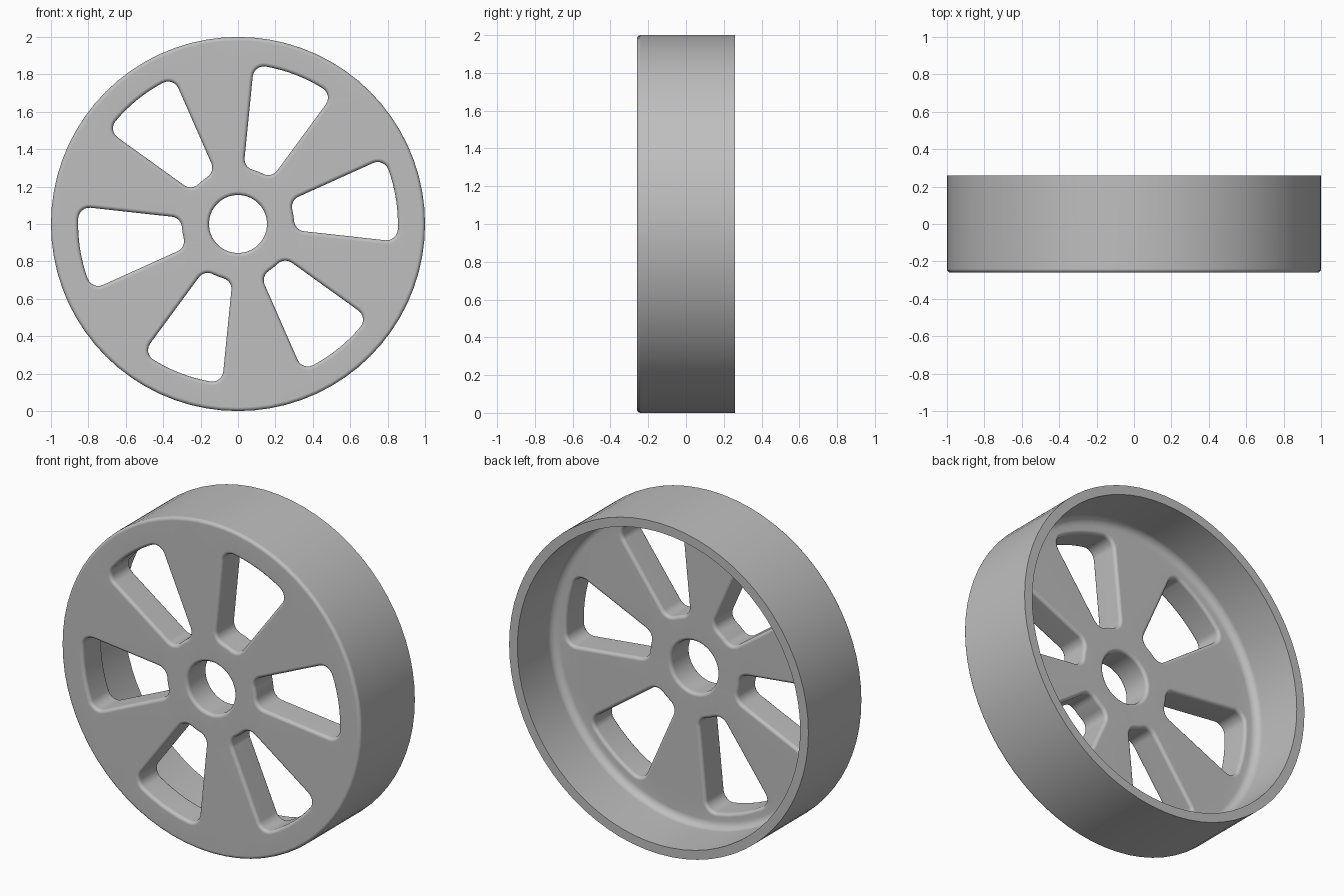
import bpy
import bmesh
from math import sin, cos, asin, pi, radians

cube = bpy.data.objects.get("Cube")
if cube:
    bpy.data.objects.remove(cube, do_unlink=True)

FRONT, BACK, DISC_BACK = -0.26, 0.26, -0.075
FILLET, STEPS, SEGMENTS = 0.02, 4, 72
RIM_INNER, RIM_FILLET = 0.945, 0.045
BORE = 0.155
SLOT_IN, SLOT_OUT, SLOT_HALF, SLOT_CORNER = 0.3, 0.855, radians(15.3), 0.06
SLOT_TILT, SLOT_COUNT = radians(9), 6

bm = bmesh.new()


def circle(radius):
    return [(radius * cos(2 * pi * i / SEGMENTS), radius * sin(2 * pi * i / SEGMENTS))
            for i in range(SEGMENTS)]


def slot_outline(grow, turn):
    """Ring sector with rounded corners, enlarged by grow and turned about the hub."""
    c = SLOT_CORNER
    ro, ri = SLOT_OUT - c, SLOT_IN + c
    ao, ai = SLOT_HALF - asin(c / ro), SLOT_HALF - asin(c / ri)
    side = SLOT_HALF + pi / 2
    half = []
    for i in range(1, 4):                                   # outer arc
        a = ao * i / 4
        half.append(((SLOT_OUT + grow) * cos(a), (SLOT_OUT + grow) * sin(a)))
    for r, a, start, end in ((ro, ao, ao, side), (ri, ai, side, ai + pi)):
        for i in range(7):                                  # rounded corners
            t = start + (end - start) * i / 6
            half.append((r * cos(a) + (c + grow) * cos(t), r * sin(a) + (c + grow) * sin(t)))
    outline = [(SLOT_OUT + grow, 0)] + half + [(SLOT_IN - grow, 0)]
    outline += [(x, -z) for x, z in reversed(half)]
    return [(x * cos(turn) - z * sin(turn), x * sin(turn) + z * cos(turn)) for x, z in outline]


def skin(rows):
    """Join successive (outline, depth) rows with quads; return the first and last rings."""
    rings = [[bm.verts.new((x, y, z + 1)) for x, z in outline] for outline, y in rows]
    for a, b in zip(rings, rings[1:]):
        for i in range(len(a)):
            j = (i + 1) % len(a)
            bm.faces.new((a[i], a[j], b[j], b[i]))
    return rings[0], rings[-1]


def cap(rings, normal):
    """Fill the flat face between an outer ring and the openings in it."""
    edges = [bm.edges.get((r[i - 1], r[i])) for r in rings for i in range(len(r))]
    bmesh.ops.triangle_fill(bm, use_beauty=True, edges=edges, normal=normal)


# Walls of an opening, rounded where they meet both faces of the disc
quarter = [pi / 2 * i / STEPS for i in range(STEPS + 1)]
wall = [(FILLET * (1 - sin(t)), FRONT + FILLET * (1 - cos(t))) for t in quarter]
wall += [(d, FRONT + DISC_BACK - y) for d, y in reversed(wall)]

# Rim section from the front face, over the tread and lip, down to the back of the disc
rim = [(1 - FILLET + FILLET * sin(t), FRONT + FILLET * (1 - cos(t))) for t in quarter]
rim += [(1, BACK), (RIM_INNER, BACK)]
rim += [(RIM_INNER - RIM_FILLET * (1 - cos(t)), DISC_BACK + RIM_FILLET * (1 - sin(t)))
        for t in quarter]

ends = [skin([(circle(r), y) for r, y in rim]),
        skin([(circle(BORE + d), y) for d, y in wall])]
for n in range(SLOT_COUNT):
    turn = SLOT_TILT + n * 2 * pi / SLOT_COUNT
    ends.append(skin([(slot_outline(d, turn), y) for d, y in wall]))

cap([e[0] for e in ends], (0, -1, 0))
cap([e[1] for e in ends], (0, 1, 0))
bmesh.ops.recalc_face_normals(bm, faces=bm.faces[:])

mesh = bpy.data.meshes.new("wheel")
bm.to_mesh(mesh)
bm.free()
wheel = bpy.data.objects.new("wheel", mesh)
bpy.context.collection.objects.link(wheel)

# Plain grey finish
grey = bpy.data.materials.new("grey")
grey.use_nodes = True
grey.diffuse_color = (0.52, 0.52, 0.52, 1)
grey.node_tree.nodes["Principled BSDF"].inputs["Base Color"].default_value = (0.52, 0.52, 0.52, 1)
mesh.materials.append(grey)

# Smooth rounds, crisp lip, flat disc faces
bpy.ops.object.select_all(action="DESELECT")
wheel.select_set(True)
bpy.context.view_layer.objects.active = wheel
bpy.ops.object.shade_smooth_by_angle(angle=radians(35))
weighted = wheel.modifiers.new("weighted_normals", "WEIGHTED_NORMAL")
weighted.keep_sharp = True
